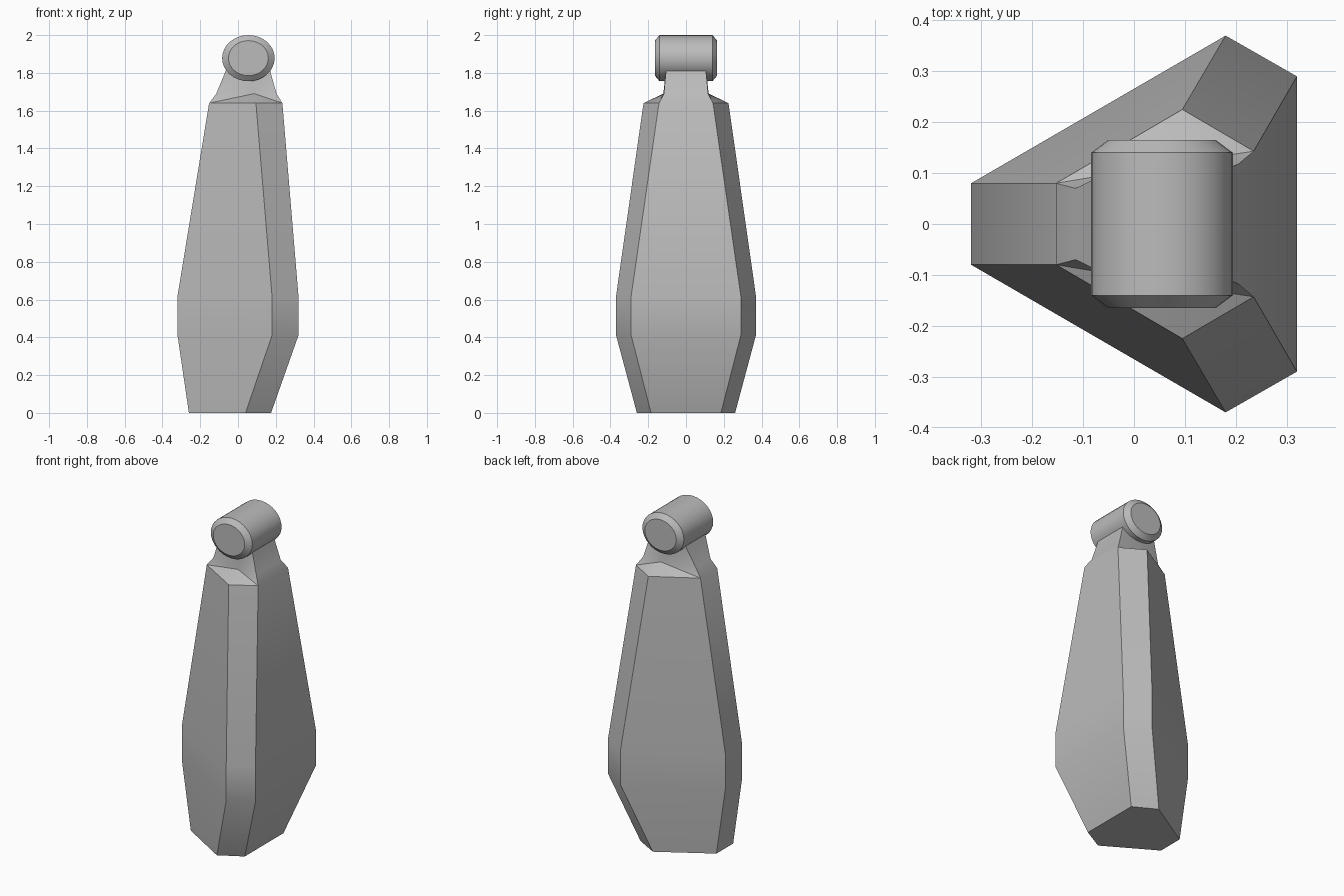
import bpy, bmesh, math

cube = bpy.data.objects.get("Cube")
if cube:
    bpy.data.objects.remove(cube, do_unlink=True)

grey = bpy.data.materials.new("plain grey")
grey.use_nodes = True
colour = (0.5, 0.5, 0.5, 1)
grey.diffuse_color = colour
grey.node_tree.nodes["Principled BSDF"].inputs["Base Color"].default_value = colour


def make_object(name, bm, angle):
    bmesh.ops.recalc_face_normals(bm, faces=bm.faces)
    mesh = bpy.data.meshes.new(name)
    bm.to_mesh(mesh)
    bm.free()
    mesh.materials.append(grey)
    ob = bpy.data.objects.new(name, mesh)
    bpy.context.collection.objects.link(ob)
    bpy.ops.object.select_all(action='DESELECT')
    ob.select_set(True)
    bpy.context.view_layer.objects.active = ob
    bpy.ops.object.shade_smooth_by_angle(angle=math.radians(angle))
    return ob


def ring(bm, z, half):
    """Six-sided section from three points on its front half, mirrored in y."""
    points = [(x, -y) for x, y in half] + list(reversed(half))
    return [bm.verts.new((x, y, z)) for x, y in points]


# Tapered body: a triangle with cut corners, ending in a neck
sections = [
    (0.00, [(-0.26, 0.08), (0.04, 0.26), (0.175, 0.185)]),
    (0.41, [(-0.32, 0.08), (0.18, 0.37), (0.32, 0.29)]),
    (0.62, [(-0.32, 0.08), (0.18, 0.37), (0.32, 0.29)]),
    (1.64, [(-0.153, 0.08), (0.095, 0.225), (0.235, 0.143)]),
    (1.69, [(-0.115, 0.07), (0.085, 0.12), (0.204, 0.117)]),
    (1.84, [(-0.053, 0.10), (0.07, 0.103), (0.162, 0.103)]),
]
SHOULDER = 3
OUTER = (1, 4)
bm = bmesh.new()
rings = [ring(bm, z, half) for z, half in sections]
for level, (lo, hi) in enumerate(zip(rings, rings[1:])):
    for i in range(6):
        j = (i + 1) % 6
        # Shoulder facets fan out from the two outer neck points
        if level == SHOULDER and i in OUTER:
            bm.faces.new((lo[i], lo[j], hi[i]))
            bm.faces.new((lo[j], hi[j], hi[i]))
        elif level == SHOULDER and j in OUTER:
            bm.faces.new((lo[i], lo[j], hi[j]))
            bm.faces.new((lo[i], hi[j], hi[i]))
        else:
            bm.faces.new((lo[i], lo[j], hi[j], hi[i]))
bm.faces.new(rings[0])
bm.faces.new(rings[-1])
make_object("body", bm, 30)

# Oval barrel across the top with chamfered ends
SIDES = 32
bm = bmesh.new()
rings = []
for y, s in [(-0.165, 0.76), (-0.14, 1), (0.14, 1), (0.165, 0.76)]:
    turns = [2 * math.pi * k / SIDES for k in range(SIDES)]
    rings.append([bm.verts.new((0.055 + 0.139 * s * math.cos(t), y,
                                1.878 + 0.122 * s * math.sin(t))) for t in turns])
for lo, hi in zip(rings, rings[1:]):
    for i in range(SIDES):
        j = (i + 1) % SIDES
        bm.faces.new((lo[i], lo[j], hi[j], hi[i]))
bm.faces.new(rings[0])
bm.faces.new(rings[-1])
make_object("top_barrel", bm, 30)
